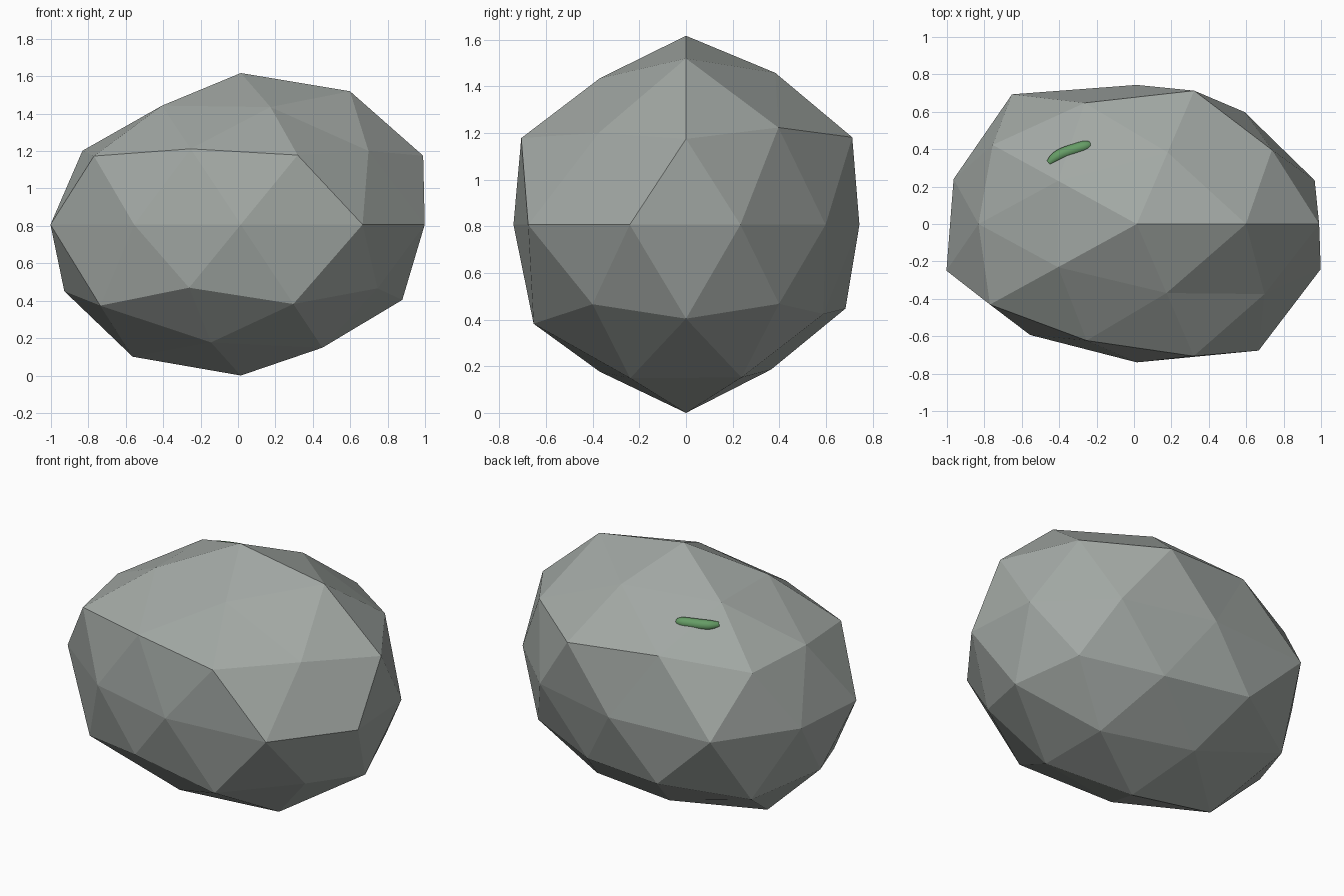
import bpy, bmesh, math

if "Cube" in bpy.data.objects:
    bpy.data.objects.remove(bpy.data.objects["Cube"])

# Boulder: stretched icosphere, each vertex pushed in or out (rings bottom to top, by angle)
RINGS = [
    [1.069],
    [1.02, .967, 1.10, .981, 1.025],
    [1.015, .965, 1.10, 1.092, 1.07],
    [1.005, 1.065, 1.055, 1.0, 1.01],
    [1.0, .98, .985, 1.135, 1.03, 1.07, .971, .98, 1.108, 1.034],
    [1.09, 1.11, 1.065, 1.085, 1.10],
    [1.05, 1.06, .995, 1.02, .992],
    [1.11, 1.014, .99, .99, .978],
    [1.073],
]
SCALE = (1.0, .755, .755)
CENTRE = (.015, 0, .807)


def ring_key(v):
    angle = round(math.degrees(math.atan2(v.co.y, v.co.x))) % 360
    return (round(v.co.z, 2), angle)


bm = bmesh.new()
bmesh.ops.create_icosphere(bm, subdivisions=2, radius=1)
factors = [f for ring in RINGS for f in ring]
for v, f in zip(sorted(bm.verts, key=ring_key), factors):
    v.co = [c + a * s * f for c, a, s in zip(CENTRE, v.co.normalized(), SCALE)]
mesh = bpy.data.meshes.new("boulder")
bm.to_mesh(mesh)
bm.free()
boulder = bpy.data.objects.new("boulder", mesh)
bpy.context.collection.objects.link(boulder)
grey = bpy.data.materials.new("stone")
grey.diffuse_color = (.36, .39, .37, 1)
grey.use_nodes = True
grey.node_tree.nodes["Principled BSDF"].inputs["Base Color"].default_value = grey.diffuse_color
mesh.materials.append(grey)

# Moss: small rounded strip half sunk into the upper back left
curve = bpy.data.curves.new("moss_patch", 'CURVE')
curve.dimensions = '3D'
curve.bevel_depth = .032
curve.bevel_resolution = 3
curve.use_fill_caps = True
path = [(-.455, .325, 1.352, .5), (-.43, .35, 1.35, .9), (-.38, .378, 1.35, 1),
        (-.31, .40, 1.35, 1), (-.25, .42, 1.35, .95), (-.232, .424, 1.35, .5)]
spline = curve.splines.new('NURBS')
spline.points.add(len(path) - 1)
for p, (x, y, z, r) in zip(spline.points, path):
    p.co = (x, y, z, 1)
    p.radius = r
spline.use_endpoint_u = True
spline.order_u = 3
spline.use_smooth = True
moss = bpy.data.objects.new("moss_patch", curve)
bpy.context.collection.objects.link(moss)
green = bpy.data.materials.new("moss")
green.diffuse_color = (.13, .33, .13, 1)
green.use_nodes = True
green.node_tree.nodes["Principled BSDF"].inputs["Base Color"].default_value = green.diffuse_color
curve.materials.append(green)
